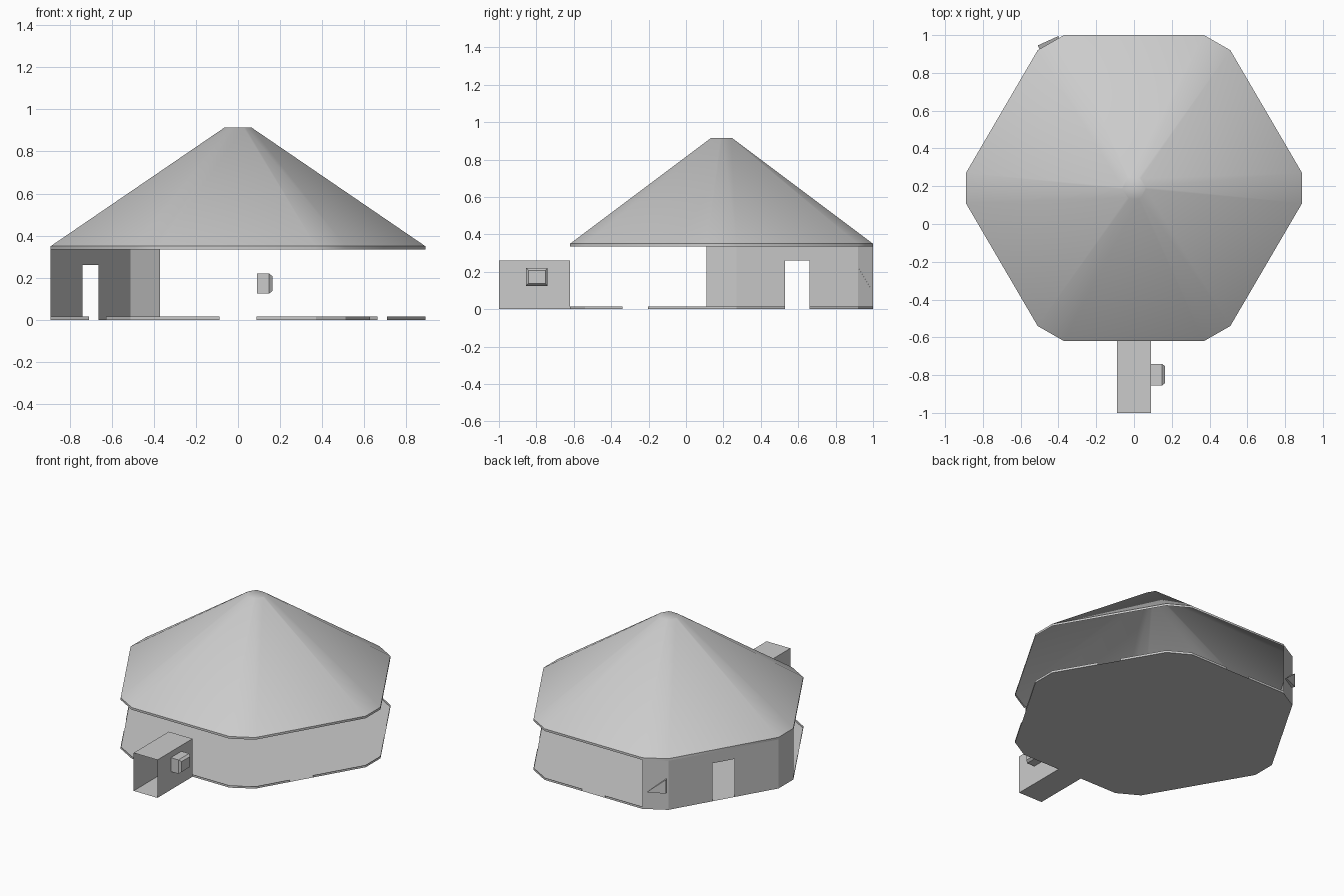
import bpy, bmesh
from mathutils import Vector

if "Cube" in bpy.data.objects:
    bpy.data.objects.remove(bpy.data.objects["Cube"])

# twelve-sided plan outline, counter-clockwise from front left
half = [(0.37, -0.62), (0.51, -0.54), (0.89, 0.11), (0.89, 0.27), (0.51, 0.92), (0.37, 1.0)]
PLAN = [Vector(p) for p in half] + [Vector((-x, y)) for x, y in reversed(half)]
CENTRE = Vector((0, 0.19))


def make(name, faces, smooth=False):
    bm = bmesh.new()
    for f in faces:
        bm.faces.new([bm.verts.new(v) for v in f])
    bmesh.ops.remove_doubles(bm, verts=bm.verts[:], dist=1e-4)
    me = bpy.data.meshes.new(name)
    bm.to_mesh(me)
    bm.free()
    ob = bpy.data.objects.new(name, me)
    bpy.context.collection.objects.link(ob)
    if smooth:
        bpy.ops.object.select_all(action='DESELECT')
        ob.select_set(True)
        bpy.context.view_layer.objects.active = ob
        bpy.ops.object.shade_smooth_by_angle(angle=0.7)
    return ob


def ring(scale, z):
    return [(*(CENTRE + (p - CENTRE) * scale), z) for p in PLAN]


def panel(a, b, z0, z1):
    return [(*a, z0), (*b, z0), (*b, z1), (*a, z1)]


def bridge(r0, r1):
    n = len(r0)
    return [[r0[i], r0[(i + 1) % n], r1[(i + 1) % n], r1[i]] for i in range(n)]


# roof: short rim, sloped sides and small flat cap, open underneath
rim, eave, top = ring(1, 0.335), ring(1, 0.35), ring(0.07, 0.915)
make("roof", bridge(rim, eave) + bridge(eave, top) + [top], smooth=True)

# floor plate
make("floor", [ring(1, 0)[::-1]])

# low sill around the floor, interrupted at the doorways
gaps = {0: None, 1: (0.31, 0.52), 3: (0.4, 0.6), 5: (0.38, 0.62),
        7: (0.4, 0.6), 9: (0.48, 0.69), 11: (0.38, 0.62)}
sill = []
for i, a in enumerate(PLAN):
    b = PLAN[(i + 1) % 12]
    g = gaps.get(i)
    spans = [(0, g[0]), (g[1], 1)] if g else [(0, 1)]
    for s, t in spans:
        sill.append(panel(a.lerp(b, s), a.lerp(b, t), 0, 0.015))
make("floor_sill", sill)

# surviving wall at the back left, with a doorway
c0, c1, c2, c3 = PLAN[6], PLAN[7], PLAN[8], PLAN[9]
d0, d1 = c1.lerp(c2, 0.4), c1.lerp(c2, 0.6)
make("back_left_wall", [panel(c0, c1, 0, 0.335), panel(c1, d0, 0, 0.335),
                        panel(d0, d1, 0.26, 0.335), panel(d1, c2, 0, 0.335),
                        panel(c2, c3, 0, 0.335)])

# entrance tunnel, open at both ends
cross = [(-0.09, 0), (0.09, 0), (0.09, 0.26), (-0.09, 0.26)]
make("entrance_tunnel", bridge([(x, -1, z) for x, z in cross],
                               [(x, -0.62, z) for x, z in cross]))


# small box on the tunnel side, with chamfered outer edges
def box_ring(x, inset):
    y0, y1, z0, z1 = -0.855 + inset, -0.74 - inset, 0.125 + inset, 0.22 - inset
    return [(x, y0, z0), (x, y1, z0), (x, y1, z1), (x, y0, z1)]


r0, r1, r2 = box_ring(0.09, 0), box_ring(0.148, 0), box_ring(0.163, 0.012)
make("tunnel_side_box", bridge(r0, r1) + bridge(r1, r2) + [r2])

# sliver of a second box breaking through the wall corner
outer = [(-0.51, 0.945, 0.12), (-0.51, 0.945, 0.215), (-0.40, 0.995, 0.12)]
inner = [(-0.50, 0.925, 0.12), (-0.50, 0.925, 0.215), (-0.40, 0.982, 0.12)]
make("corner_wedge", bridge(inner, outer) + [outer])
